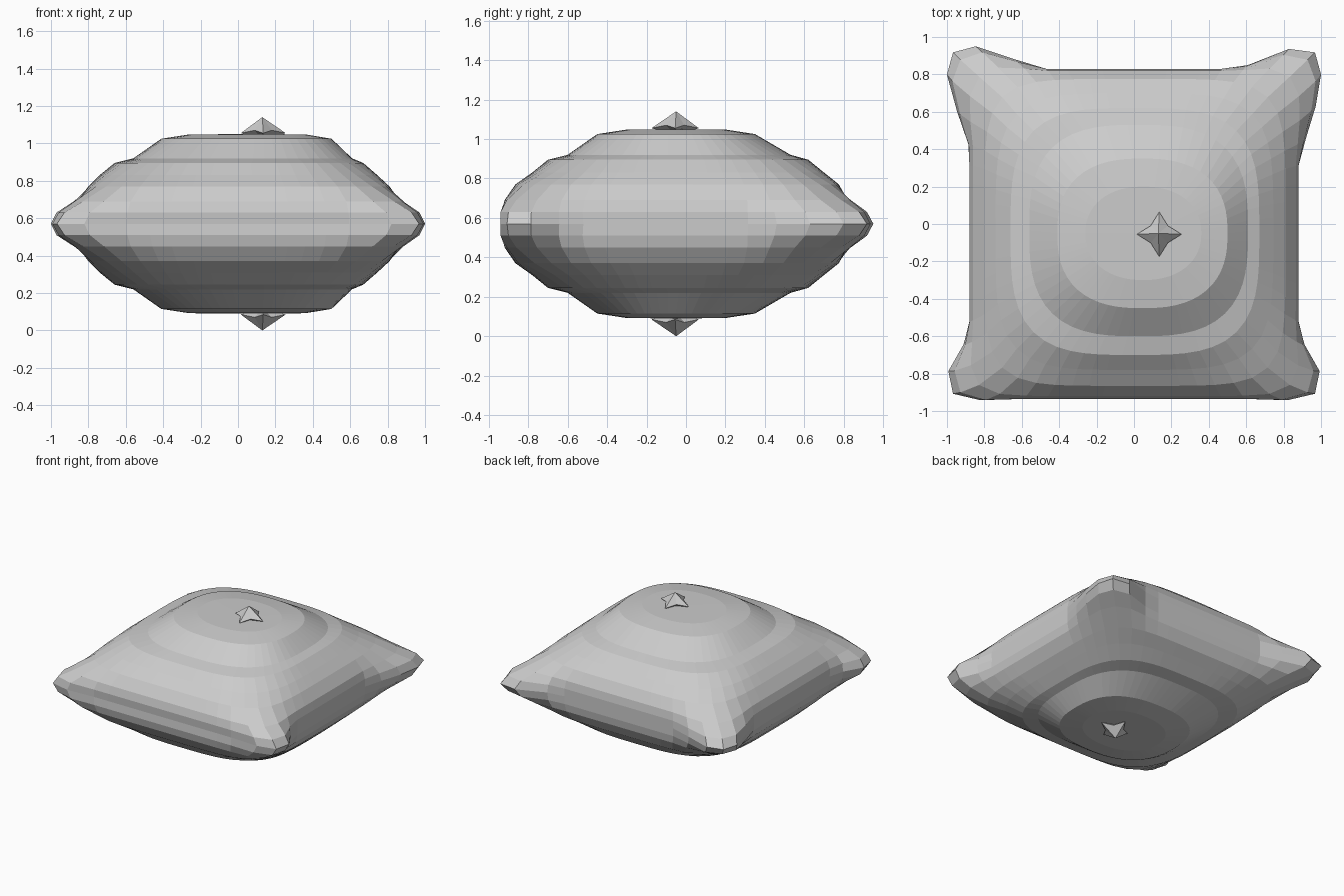
import bpy, bmesh, math
from mathutils import Vector

if "Cube" in bpy.data.objects:
    bpy.data.objects.remove(bpy.data.objects["Cube"])

MID, SEG = 0.57, 64
# half profile of the stuffing: height above seam, xmin, xmax, ymin, ymax, squareness, corner puff
HALF = [
    (0.00, -0.88, 0.88, -0.93, 0.83, 14, 1.00),
    (0.06, -0.88, 0.88, -0.935, 0.83, 12, 0.75),
    (0.12, -0.86, 0.865, -0.92, 0.82, 9, 0.25),
    (0.20, -0.80, 0.81, -0.865, 0.775, 5.5, 0.0),
    (0.26, -0.74, 0.745, -0.78, 0.70, 4.2, 0.0),
    (0.325, -0.66, 0.67, -0.70, 0.62, 3.4, 0.0),
    (0.35, -0.56, 0.61, -0.60, 0.53, 2.9, 0.0),
    (0.455, -0.41, 0.50, -0.45, 0.35, 2.5, 0.0),
    (0.478, -0.26, 0.36, -0.30, 0.20, 2.2, 0.0),
]
# pinched corners: sign x, sign y, reach along x, reach along y, push x, push y
CORNERS = [(-1, -1, 0.30, 0.34, 0.13, 0.02), (1, -1, 0.30, 0.34, 0.13, 0.02),
           (-1, 1, 0.38, 0.42, 0.13, 0.13), (1, 1, 0.32, 0.50, 0.13, 0.13)]


def ring(z, x0, x1, y0, y1, n, puff):
    """Rounded-square section with its corners puffed outwards."""
    pts = []
    for i in range(SEG):
        a = 2 * math.pi * i / SEG
        c, s = math.cos(a), math.sin(a)
        r = (abs(c) ** n + abs(s) ** n) ** (-1 / n)
        x = (x0 + x1) / 2 + r * c * (x1 - x0) / 2
        y = (y0 + y1) / 2 + r * s * (y1 - y0) / 2
        dx = dy = 0
        for sx, sy, rx, ry, px, py in CORNERS:
            cx, cy = (x1 if sx > 0 else x0), (y1 if sy > 0 else y0)
            t = max(0, 1 - math.hypot((x - cx) / rx, (y - cy) / ry))
            w = min(1, 1.7 * t) * puff
            dx += sx * px * w
            dy += sy * py * w
        x, y = x + dx, y + dy
        pts.append(Vector((max(-1, min(1, x)), max(-0.95, min(0.95, y)), z)))
    return pts


def add_object(name, bm):
    bmesh.ops.recalc_face_normals(bm, faces=bm.faces)
    me = bpy.data.meshes.new(name)
    bm.to_mesh(me)
    bm.free()
    ob = bpy.data.objects.new(name, me)
    bpy.context.collection.objects.link(ob)
    return ob


# cushion body: sections lofted from underside to top
bm = bmesh.new()
levels = [(MID - h[0],) + h[1:] for h in reversed(HALF[1:])]
levels += [(MID + h[0],) + h[1:] for h in HALF]
loops = [[bm.verts.new(p) for p in ring(*lv)] for lv in levels]
for a, b in zip(loops, loops[1:]):
    for i in range(SEG):
        j = (i + 1) % SEG
        bm.faces.new((a[i], a[j], b[j], b[i]))
for loop, z in ((loops[0], MID - 0.48), (loops[-1], MID + 0.48)):
    hub = bm.verts.new((0.10, -0.05, z))
    for i in range(SEG):
        bm.faces.new((loop[i], loop[(i + 1) % SEG], hub))
add_object("cushion", bm)

# small faceted tuft buttons, top and underside
for name, side in (("top_button", 1), ("bottom_button", -1)):
    bm = bmesh.new()
    rim = []
    for i in range(8):
        a = i * math.pi / 4
        r = 0.12 if i % 2 == 0 else 0.065
        z = MID + side * (0.485 if i % 2 == 0 else 0.50)
        rim.append(bm.verts.new((0.135 + r * math.cos(a), -0.055 + r * math.sin(a), z)))
    tip = bm.verts.new((0.13, -0.05, MID + side * 0.57))
    base = bm.verts.new((0.13, -0.05, MID + side * 0.45))
    for i in range(8):
        bm.faces.new((rim[i], rim[(i + 1) % 8], tip))
        bm.faces.new((rim[(i + 1) % 8], rim[i], base))
    add_object(name, bm)
